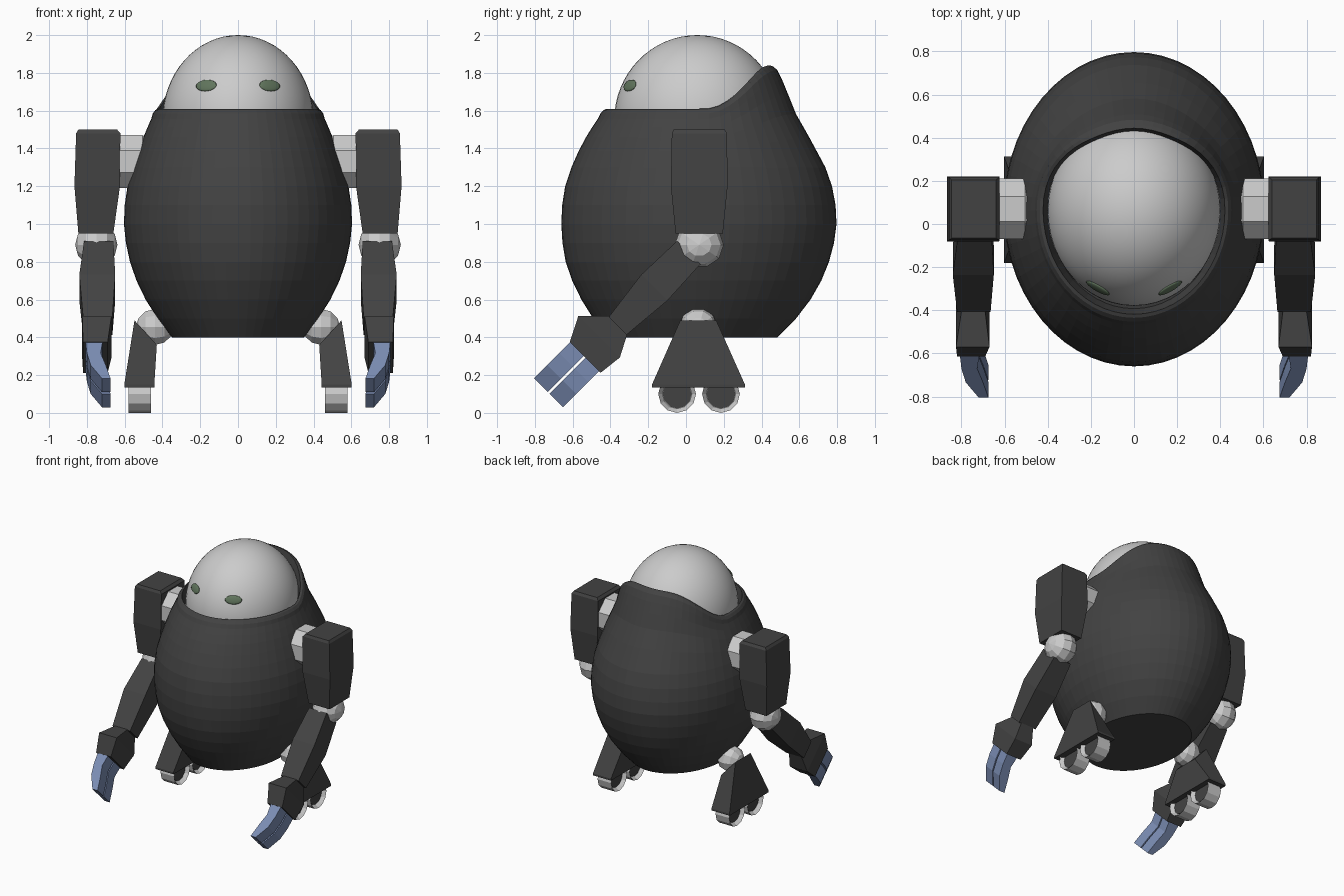
import bpy, bmesh
from math import sin, cos, pi, sqrt
from mathutils import Vector, Matrix

if "Cube" in bpy.data.objects:
    bpy.data.objects.remove(bpy.data.objects["Cube"])


def material(name, rgb):
    m = bpy.data.materials.new(name)
    m.diffuse_color = (*rgb, 1)
    m.use_nodes = True
    m.node_tree.nodes["Principled BSDF"].inputs["Base Color"].default_value = m.diffuse_color
    return m


DARK = material("dark_shell", (0.055, 0.055, 0.055))
BLUE = material("blue_fingers", (0.20, 0.27, 0.46))
GREEN = material("green_eyes", (0.12, 0.18, 0.11))


def finish(name, bm, mat=None, mirror=True, smooth=False):
    bmesh.ops.recalc_face_normals(bm, faces=bm.faces[:])
    for f in bm.faces:
        f.smooth = smooth
    me = bpy.data.meshes.new(name)
    bm.to_mesh(me)
    bm.free()
    ob = bpy.data.objects.new(name, me)
    bpy.context.collection.objects.link(ob)
    if mat:
        me.materials.append(mat)
    if mirror:
        ob.modifiers.new("Mirror", 'MIRROR').use_mirror_merge = False
    return ob


def loft(name, rings, mat=None, mirror=True):
    """Skin a list of equal-length point rings and cap both ends."""
    bm = bmesh.new()
    vs = [[bm.verts.new(p) for p in r] for r in rings]
    n = len(vs[0])
    for a, b in zip(vs, vs[1:]):
        for i in range(n):
            j = (i + 1) % n
            bm.faces.new((a[i], a[j], b[j], b[i]))
    bm.faces.new(vs[0])
    bm.faces.new(vs[-1])
    return finish(name, bm, mat, mirror)


def ball(name, centre, scale, seg=10, rings=6, mat=None, rot=None, smooth=False):
    bm = bmesh.new()
    rot = rot or Matrix.Rotation(pi / 2, 4, 'Y')
    bmesh.ops.create_uvsphere(bm, u_segments=seg, v_segments=rings, radius=1, matrix=rot)
    bmesh.ops.transform(bm, verts=bm.verts[:],
                        matrix=Matrix.Translation(centre) @ Matrix.Diagonal((*scale, 1)))
    return finish(name, bm, mat, True, smooth)


# Egg-shaped body: z, half width, front y, back y
PROFILE = [(.40, .35, -.42, .485), (.52, .44, -.505, .60), (.65, .515, -.58, .69),
           (.80, .572, -.637, .757), (1.0, .604, -.66, .797), (1.2, .585, -.64, .773),
           (1.35, .54, -.585, .715), (1.48, .493, -.518, .64), (1.57, .455, -.46, .588),
           (1.70, .43, -.41, .535), (1.79, .41, -.38, .497), (1.84, .40, -.37, .468)]


def section(z):
    z = min(max(z, .40), 1.84)
    k = next(i for i in range(len(PROFILE) - 1) if z <= PROFILE[i + 1][0] + 1e-6)
    a, b = PROFILE[k], PROFILE[k + 1]
    p, q = PROFILE[max(k - 1, 0)], PROFILE[min(k + 2, len(PROFILE) - 1)]
    h = b[0] - a[0]
    t = (z - a[0]) / h
    out = []
    for c in (1, 2, 3):
        m0 = (b[c] - p[c]) / (b[0] - p[0]) * h
        m1 = (q[c] - a[c]) / (q[0] - a[0]) * h
        out.append((2*t**3 - 3*t*t + 1) * a[c] + (t**3 - 2*t*t + t) * m0
                   + (3*t*t - 2*t**3) * b[c] + (t**3 - t*t) * m1)
    return out


def shell_point(ang, z, inward=0.0):
    rx, yf, yb = section(z)
    return Vector(((rx - inward) * cos(ang),
                   (yf + yb) / 2 + ((yb - yf) / 2 - inward) * sin(ang), z))


def rim_height(ang):
    t = min(max((.065 + .45 * sin(ang) - .10) / .42, 0), 1)
    return 1.61 + .23 * t * t * (3 - 2 * t)


SEG = 56
angles = [2 * pi * i / SEG for i in range(SEG)]
rings = [[shell_point(a, .40 + .1 * k) for a in angles] for k in range(10)]
for f in (.3, .55, .75, .9, 1):
    rings.append([shell_point(a, 1.30 + f * (rim_height(a) - .025 - 1.30)) for a in angles])
rings.append([shell_point(a, rim_height(a) - .006, .01) for a in angles])
rings.append([shell_point(a, rim_height(a), .024) for a in angles])
rings.append([shell_point(a, rim_height(a), .05) - Vector((0, 0, .10)) for a in angles])
loft("body_shell", rings, DARK, mirror=False)

# Domed head
HC, HR = Vector((0, .06, 1.55)), Vector((.40, .44, .45))
bm = bmesh.new()
bmesh.ops.create_uvsphere(bm, u_segments=48, v_segments=32, radius=1)
bmesh.ops.transform(bm, verts=bm.verts[:],
                    matrix=Matrix.Translation(HC) @ Matrix.Diagonal((*HR, 1)))
bmesh.ops.bisect_plane(bm, geom=bm.verts[:] + bm.edges[:] + bm.faces[:],
                       plane_co=(0, 0, 1.47), plane_no=(0, 0, -1), clear_outer=True)
finish("head_dome", bm, None, False, True)

# Eyes lying flush on the dome
ex, ez = .168, 1.733
ey = HC.y - HR.y * sqrt(1 - (ex / HR.x) ** 2 - ((ez - HC.z) / HR.z) ** 2)
normal = Vector((ex / HR.x ** 2, (ey - HC.y) / HR.y ** 2, (ez - HC.z) / HR.z ** 2))
rot = normal.to_track_quat('Z', 'Y').to_matrix().to_4x4()
ball("eyes", (ex, ey, ez), (1, 1, 1), 20, 10, GREEN,
     rot @ Matrix.Diagonal((.062, .033, .010, 1)), True)

# Shoulder joints
loft("shoulder_joints", [[(x, .07 + r * cos(pi / 8 + i * pi / 4), 1.33 + r * sin(pi / 8 + i * pi / 4))
                          for i in range(8)]
                         for x, r in ((.46, .11), (.505, .152), (.65, .152))])

# Upper arms
loft("upper_arms", [[(x0, y0, z), (x1, y0, z), (x1, y1, z), (x0, y1, z)]
                    for z, x0, x1, y0, y1 in ((1.50, .64, .845, -.065, .205),
                                              (1.48, .623, .857, -.075, .217),
                                              (1.20, .625, .866, -.08, .22),
                                              (.95, .66, .845, -.055, .195))], DARK)
ball("elbow_joints", (.75, .07, .89), (.112, .13, .122))


# Bent lower arm: u runs down the 45 degree limb, v across it
def limb(name, sections, mat):
    def p(x, u, v):
        return (x, -(u + v) / sqrt(2), (v - u) / sqrt(2))
    loft(name, [[p(x0, u, v0), p(x1, u, v0), p(x1, u, v1), p(x0, u, v1)]
                for u, x0, x1, v0, v1 in sections], mat)


limb("forearms", [(-.61, .66, .815, .503, .677), (-.35, .65, .84, .49, .685),
                  (-.07, .665, .82, .515, .648)], DARK)
limb("wrists", [(-.075, .69, .80, .515, .65), (.04, .67, .825, .455, .766),
                (.17, .69, .82, .47, .70)], DARK)
for label, v0, v1 in (("upper", .595, .698), ("lower", .482, .582)):
    limb(label + "_fingers", [(.15, .715, .808, v0, v1), (.25, .727, .80, v0, v1),
                              (.34, .70, .78, v0, v1), (.44, .675, .72, v0, v1)], BLUE)

# Hips and flared legs
ball("hip_joints", (.44, .065, .455), (.10, .10, .10))
loft("legs", [[(.43, y0 - .01, zi), (.0 + xo, y0, zo), (xo, y1, zo), (xi, y1 + .01, zi)]
              if zi != zo else
              [(xi, y0, zi), (xo, y0, zo), (xo, y1, zo), (xi, y1, zi)]
              for xi, zi, xo, zo, y0, y1 in ((.43, .36, .548, .49, -.03, .16),
                                             (.443, .15, .602, .15, -.18, .312),
                                             (.443, .135, .602, .135, -.18, .312))], DARK)


# Wheels with recessed dark hubs
def disc(y, r, depth):
    bm = bmesh.new()
    bmesh.ops.create_cone(bm, cap_ends=True, segments=12, radius1=r, radius2=r, depth=depth,
                          matrix=Matrix.Translation((.52, y, .10)) @ Matrix.Rotation(pi / 2, 4, 'Y'))
    return bm


for label, y in (("front", -.047), ("rear", .185)):
    bm = disc(y, .10, .12)
    caps = [f for f in bm.faces if len(f.verts) > 4]
    bmesh.ops.inset_individual(bm, faces=caps, thickness=.022, depth=-.03)
    finish(label + "_wheels", bm)
    finish(label + "_wheel_hubs", disc(y, .076, .07), DARK)
